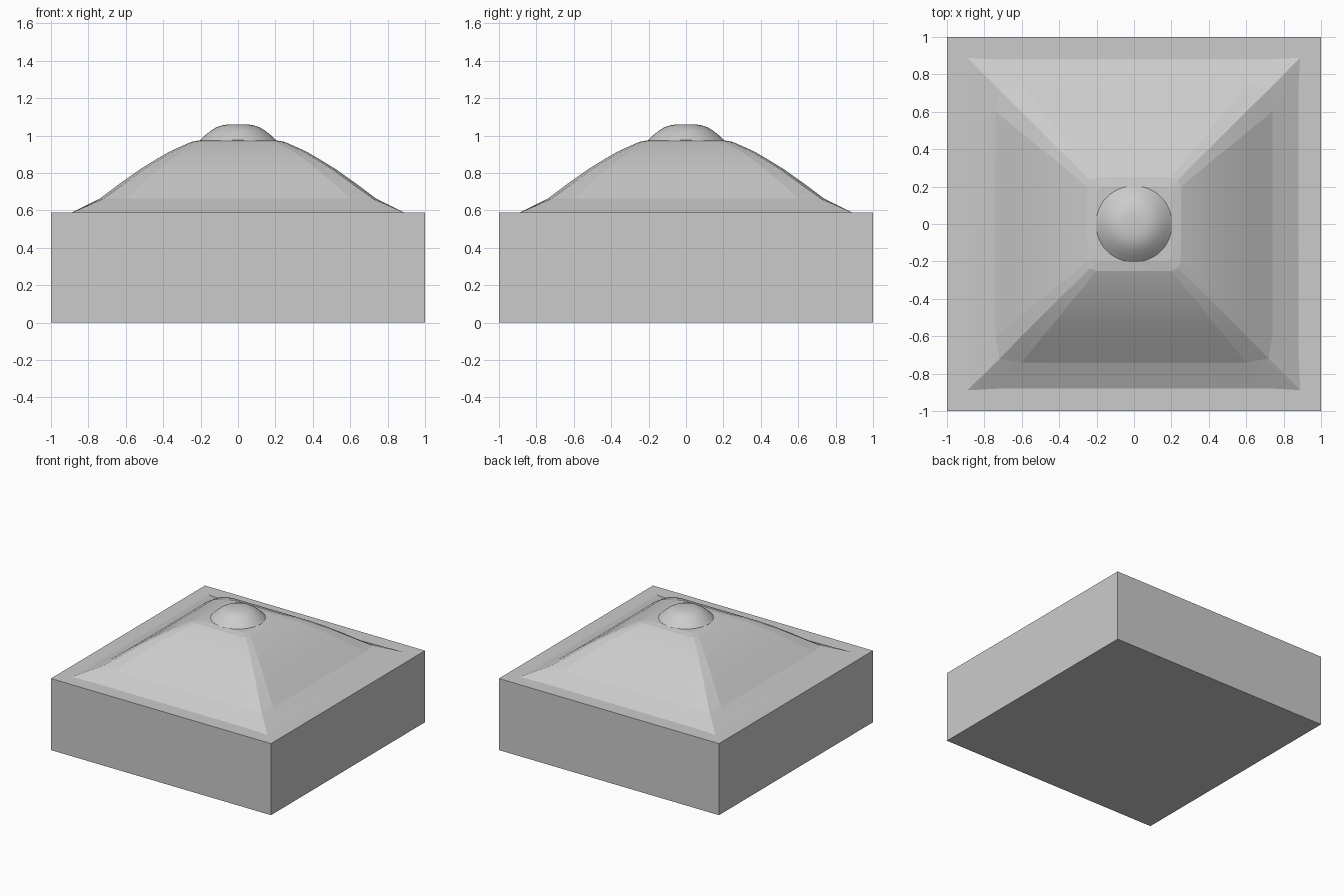
import bpy, bmesh, math

if "Cube" in bpy.data.objects:
    bpy.data.objects.remove(bpy.data.objects["Cube"])


def make_object(name, bm, smooth_angle=None):
    bmesh.ops.recalc_face_normals(bm, faces=bm.faces)
    mesh = bpy.data.meshes.new(name)
    bm.to_mesh(mesh)
    bm.free()
    obj = bpy.data.objects.new(name, mesh)
    bpy.context.collection.objects.link(obj)
    if smooth_angle:
        bpy.ops.object.select_all(action='DESELECT')
        obj.select_set(True)
        bpy.context.view_layer.objects.active = obj
        bpy.ops.object.shade_smooth_by_angle(angle=math.radians(smooth_angle))
    return obj


def loft(name, rings, smooth_angle=None):
    bm = bmesh.new()
    loops = [[bm.verts.new(p) for p in ring] for ring in rings]
    n = len(loops[0])
    for a, b in zip(loops, loops[1:]):
        for i in range(n):
            j = (i + 1) % n
            bm.faces.new((a[i], a[j], b[j], b[i]))
    bm.faces.new(loops[0][::-1])
    bm.faces.new(loops[-1])
    return make_object(name, bm, smooth_angle)


def square_ring(half, corner, cut, z):
    # Square section with a softened corner on each quarter turn
    quarter = [(half, half - cut), (corner, corner), (half - cut, half)]
    pts = []
    for k in range(4):
        c, s = ((1, 0), (0, 1), (-1, 0), (0, -1))[k]
        pts += [(x * c - y * s, x * s + y * c, z) for x, y in quarter]
    return pts


def round_ring(radius, z, n=48):
    return [(radius * math.cos(math.tau * i / n),
             radius * math.sin(math.tau * i / n), z) for i in range(n)]


# Square block base
base = [[(x * 1.0, y * 1.0, z) for x, y in ((-1, -1), (1, -1), (1, 1), (-1, 1))]
        for z in (0, 0.588)]
loft("base_block", base)

# Curved pyramid cap: half width, corner position, corner cut, height
cap = [(0.885, 0.895, 0.17, 0.585), (0.74, 0.72, 0.14, 0.662),
       (0.64, 0.615, 0.12, 0.737), (0.52, 0.497, 0.10, 0.822),
       (0.43, 0.41, 0.08, 0.877), (0.36, 0.342, 0.07, 0.917),
       (0.25, 0.236, 0.05, 0.966), (0.20, 0.19, 0.04, 0.975)]
loft("pyramid_cap", [square_ring(*row) for row in cap], 8)

# Domed knob on top
knob = [(0.204, 0.96), (0.204, 0.975), (0.175, 1.002), (0.145, 1.026),
        (0.115, 1.044), (0.085, 1.054), (0.055, 1.059), (0.02, 1.06)]
loft("top_knob", [round_ring(r, z) for r, z in knob], 45)
